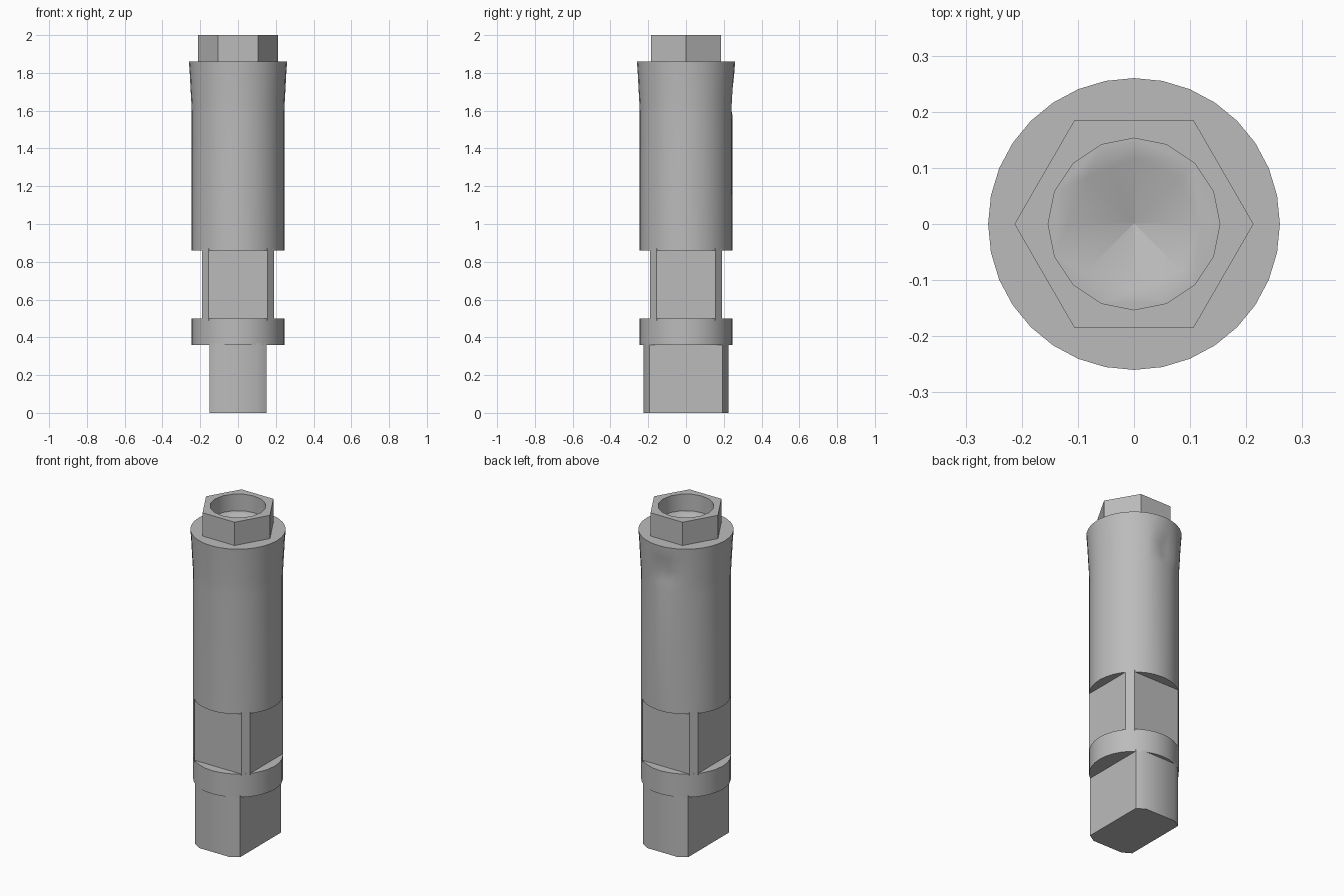
import bpy
import bmesh
from math import sin, cos, pi, radians, atan2, degrees

cube = bpy.data.objects.get("Cube")
if cube:
    bpy.data.objects.remove(cube, do_unlink=True)

steel = bpy.data.materials.new("grey_steel")
steel.use_nodes = True
GREY = (0.5, 0.5, 0.5, 1)
steel.diffuse_color = GREY
steel.node_tree.nodes["Principled BSDF"].inputs["Base Color"].default_value = GREY


def circle(radius, sides):
    return [(radius * cos(2 * pi * i / sides), radius * sin(2 * pi * i / sides))
            for i in range(sides)]


def mirrored(corners):
    """Mirror first-quadrant points into a closed counter-clockwise outline."""
    half = corners + [(-x, y) for x, y in reversed(corners)]
    return half + [(-x, -y) for x, y in half]


def loft(name, sections, bottom=True, top=True):
    """Skin a stack of (outline, z) sections that share a point count."""
    bm = bmesh.new()
    rings = [[bm.verts.new((x, y, z)) for x, y in outline] for outline, z in sections]
    n = len(rings[0])
    for low, high in zip(rings, rings[1:]):
        for i in range(n):
            j = (i + 1) % n
            bm.faces.new((low[i], low[j], high[j], high[i]))
    if bottom:
        bm.faces.new(rings[0][::-1])
    if top:
        bm.faces.new(rings[-1])
    mesh = bpy.data.meshes.new(name)
    bm.to_mesh(mesh)
    bm.free()
    mesh.materials.append(steel)
    obj = bpy.data.objects.new(name, mesh)
    bpy.context.collection.objects.link(obj)
    return obj


def activate(obj):
    bpy.ops.object.select_all(action='DESELECT')
    obj.select_set(True)
    bpy.context.view_layer.objects.active = obj


def cut(target, cutter):
    mod = target.modifiers.new("cut", 'BOOLEAN')
    mod.operation = 'DIFFERENCE'
    mod.solver = 'EXACT'
    mod.object = cutter
    activate(target)
    bpy.ops.object.modifier_apply(modifier=mod.name)
    bpy.data.objects.remove(cutter, do_unlink=True)


# Lower shank with two wide flats
shank_outline = mirrored([(0.15, 0.194), (0.1, 0.225)])
shank = loft("lower_shank", [(shank_outline, 0), (shank_outline, 0.37)], top=False)

# Round collar
ring = circle(0.245, 32)
collar = loft("collar", [(ring, 0.36), (ring, 0.5)])

# Square neck with clipped corners
neck_outline = mirrored([(0.19, 0.155), (0.155, 0.19)])
neck = loft("square_neck", [(neck_outline, 0.49), (neck_outline, 0.87)],
            bottom=False, top=False)

# Main barrel, flared at the top, with an open rim under the nut
levels = [(0.245, 0.86), (0.245, 1.58), (0.247, 1.64), (0.251, 1.71),
          (0.255, 1.79), (0.26, 1.86), (0.17, 1.86)]
barrel = loft("barrel", [(circle(r, 32), z) for r, z in levels], top=False)

# Shallow dent at the back of the barrel
for v in barrel.data.vertices:
    turn = degrees(atan2(-v.co.x, v.co.y))
    if 1.62 < v.co.z < 1.75 and -8 < turn < 25:
        v.co.y = min(v.co.y, 0.232 if v.co.z < 1.7 else 0.225)

# Hexagonal nut with a round bore and a conical pit
hexagon = circle(0.213, 6)
nut = loft("hex_nut", [(hexagon, 1.8), (hexagon, 2)])
bore = circle(0.153, 16)
cut(nut, loft("bore_cutter", [(bore, 1.9), (bore, 2.1)]))
pit = circle(0.118, 8)
cut(nut, loft("pit_cutter", [(circle(0.002, 8), 1.83), (pit, 1.9), (pit, 2.05)]))

# Smooth rounded sides, keep machined edges crisp
for part in (shank, collar, neck, barrel, nut):
    activate(part)
    bpy.ops.object.shade_smooth_by_angle(angle=radians(35))
